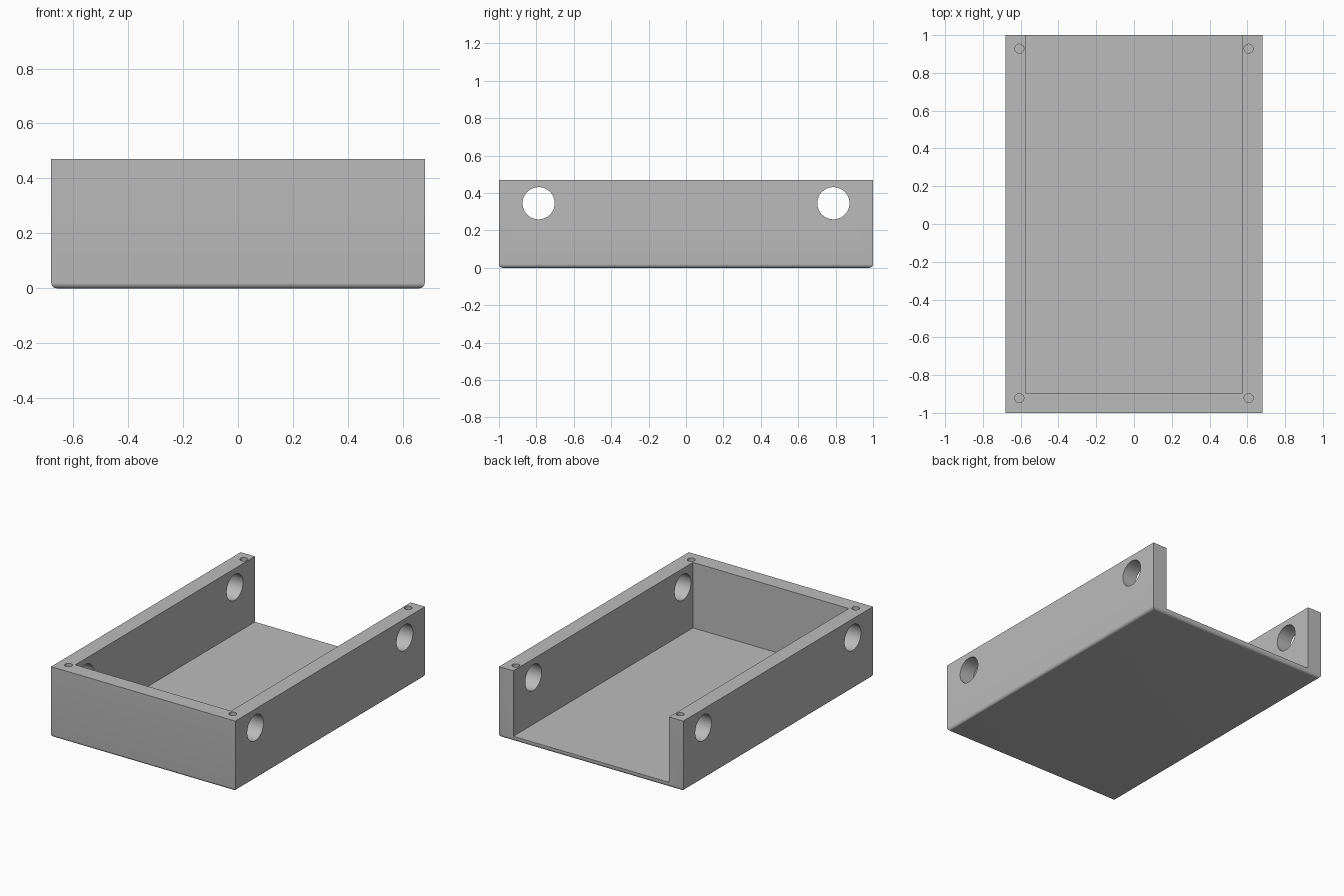
import bpy
import bmesh
from math import radians
from mathutils import Matrix, Vector

if "Cube" in bpy.data.objects:
    bpy.data.objects.remove(bpy.data.objects["Cube"], do_unlink=True)

W, L, H = 1.36, 2.0, 0.47      # outer size
WALL, FLOOR, ROUND = 0.105, 0.033, 0.02

grey = bpy.data.materials.new("plain grey")
grey.use_nodes = True
colour = (0.5, 0.5, 0.5, 1)
grey.diffuse_color = colour
grey.node_tree.nodes["Principled BSDF"].inputs["Base Color"].default_value = colour


def finish(name, bm):
    mesh = bpy.data.meshes.new(name)
    bm.to_mesh(mesh)
    bm.free()
    mesh.materials.append(grey)
    obj = bpy.data.objects.new(name, mesh)
    bpy.context.collection.objects.link(obj)
    return obj


def box(lo, hi):
    lo, hi = Vector(lo), Vector(hi)
    bm = bmesh.new()
    bmesh.ops.create_cube(bm, size=1)
    bmesh.ops.scale(bm, vec=hi - lo, verts=bm.verts)
    bmesh.ops.translate(bm, vec=(lo + hi) / 2, verts=bm.verts)
    return bm


def rod(radius, depth, centre, axis, sides):
    bm = bmesh.new()
    turn = Matrix.Rotation(radians(90), 4, "Y") if axis == "X" else Matrix()
    bmesh.ops.create_cone(bm, cap_ends=True, segments=sides, radius1=radius,
                          radius2=radius, depth=depth,
                          matrix=Matrix.Translation(centre) @ turn)
    return bm


# Tray block with rounded lower edges
bm = box((-W / 2, -L / 2, 0), (W / 2, L / 2, H))
lower = [e for e in bm.edges if all(v.co.z < 0.01 for v in e.verts)]
bmesh.ops.bevel(bm, geom=lower, offset=ROUND, segments=6, profile=0.5,
                affect="EDGES")
tray = finish("open_tray", bm)

# Cavity, open at the top and the back
cutters = [finish("cavity_cutter", box((WALL - W / 2, WALL - L / 2, FLOOR),
                                       (W / 2 - WALL, L, H * 2)))]

# Large round holes through both side walls
for y in (-0.788, 0.788):
    cutters.append(finish("side_hole_cutter",
                          rod(0.086, W * 2, (0, y, 0.345), "X", 64)))

# Small blind screw holes in the top rim
for x in (-0.607, 0.607):
    for y in (-0.922, 0.928):
        cutters.append(finish("screw_hole_cutter",
                              rod(0.024, 0.4, (x, y, H), "Z", 32)))

bpy.context.view_layer.objects.active = tray
tray.select_set(True)
for cutter in cutters:
    cutter.hide_render = True
    cut = tray.modifiers.new("cut", "BOOLEAN")
    cut.operation = "DIFFERENCE"
    cut.solver = "EXACT"
    cut.object = cutter
    bpy.ops.object.modifier_apply(modifier=cut.name)
    bpy.data.objects.remove(cutter, do_unlink=True)

bpy.ops.object.shade_smooth_by_angle(angle=radians(30))
